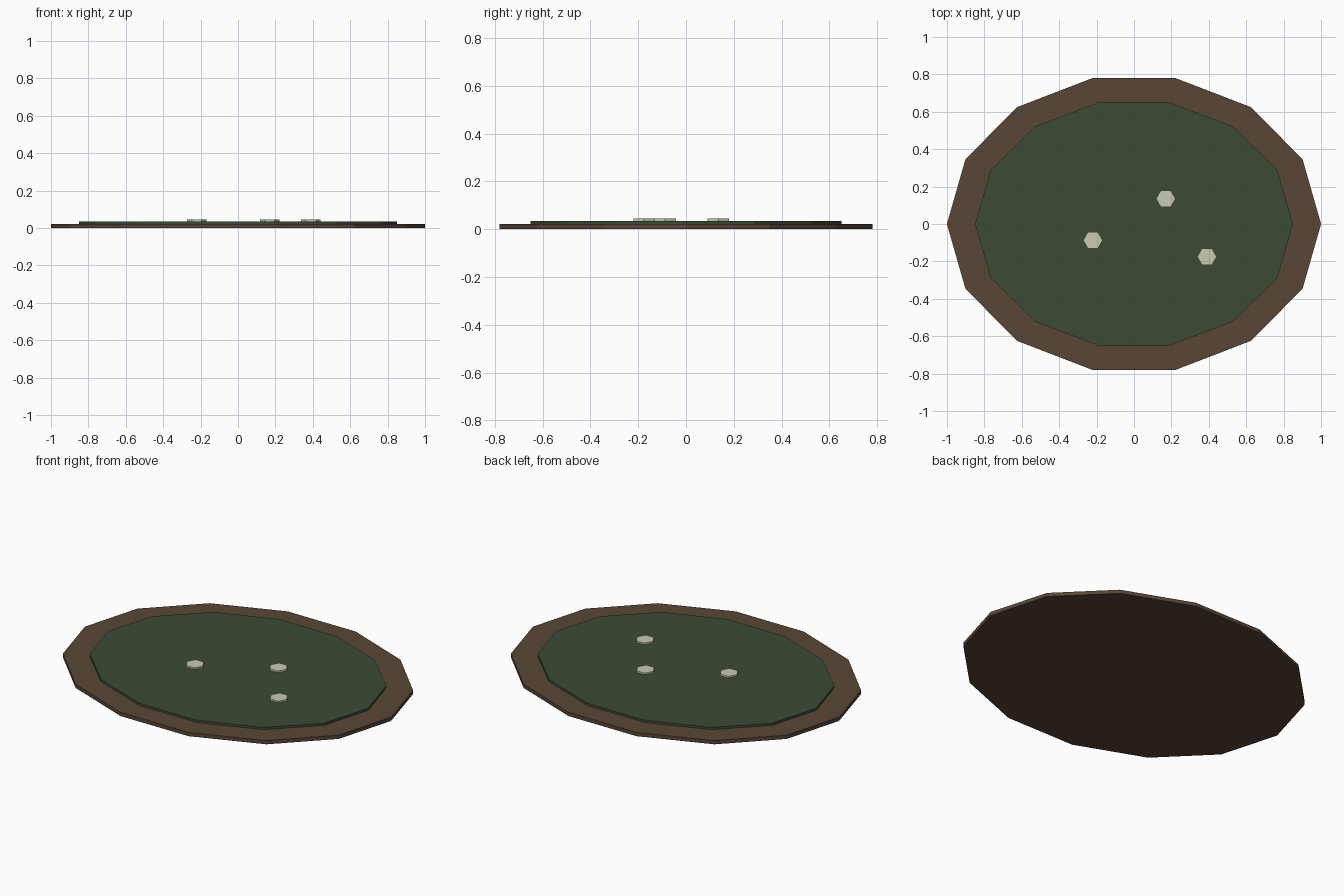
import bpy
import math

cube = bpy.data.objects.get("Cube")
if cube:
    bpy.data.objects.remove(cube, do_unlink=True)


def material(name, rgb):
    # display colour (0-255) to linear
    lin = [((c / 255 + 0.055) / 1.055) ** 2.4 for c in rgb] + [1.0]
    mat = bpy.data.materials.new(name)
    mat.use_nodes = True
    mat.diffuse_color = lin
    mat.node_tree.nodes["Principled BSDF"].inputs["Base Color"].default_value = lin
    return mat


def disc(name, sides, rx, ry, z0, z1, mat, x=0, y=0):
    # flat-sided elliptical slab with a corner on the x axis
    ring = [2 * math.pi * i / sides for i in range(sides)]
    verts = [(rx * math.cos(a), ry * math.sin(a), z) for z in (z0, z1) for a in ring]
    faces = [list(range(sides))[::-1], list(range(sides, 2 * sides))]
    for i in range(sides):
        j = (i + 1) % sides
        faces.append([i, j, j + sides, i + sides])
    mesh = bpy.data.meshes.new(name)
    mesh.from_pydata(verts, [], faces)
    mesh.materials.append(mat)
    obj = bpy.data.objects.new(name, mesh)
    obj.location = (x, y, 0)
    bpy.context.collection.objects.link(obj)
    return obj


mud = material("mud brown", (88, 70, 54))
water = material("murky green", (60, 75, 53))
pale = material("pale bubble", (203, 203, 182))

# muddy bank and raised pool surface
disc("mud_bank", 14, 1.0, 0.8, 0, 0.022, mud)
disc("pool_surface", 14, 0.85, 0.667, 0.012, 0.035, water)

# bubbles resting on the surface
for n, (x, y) in enumerate([(-0.22, -0.087), (0.17, 0.135), (0.39, -0.175)], 1):
    disc(f"bubble_{n}", 6, 0.052, 0.052, 0.03, 0.045, pale, x, y)
